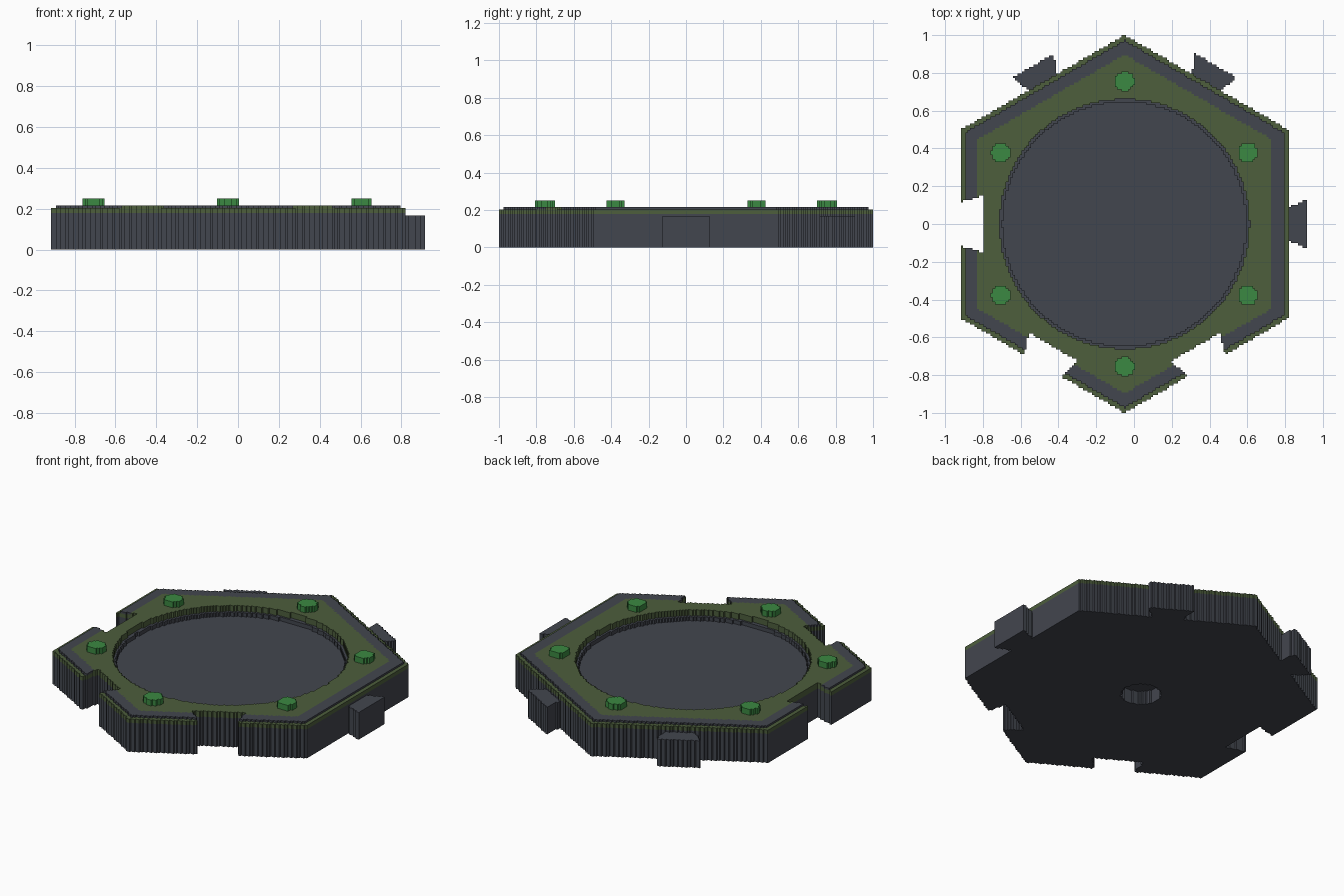
import bpy
import bmesh
from math import cos, sin, radians, hypot

cube = bpy.data.objects.get("Cube")
if cube:
    bpy.data.objects.remove(cube, do_unlink=True)

STEP = 2 / 167            # edge of one block
COLS, ROWS = 153, 167
X0, Y0 = -COLS * STEP / 2, -1.0
CX = -0.05                # hexagon centre
APOTHEM = 0.866
TAB_ANGLES = (0, 60, 120)


def material(name, rgb):
    mat = bpy.data.materials.new(name)
    mat.use_nodes = True
    mat.diffuse_color = (*rgb, 1)
    mat.node_tree.nodes["Principled BSDF"].inputs["Base Color"].default_value = (*rgb, 1)
    return mat


GREY = material("slate grey", (0.055, 0.061, 0.077))
OLIVE = material("olive green", (0.074, 0.112, 0.046))
GREEN = material("bright green", (0.044, 0.25, 0.054))


# Plan shapes, measured from the hexagon centre
def turn(x, y, angle):
    c, s = cos(radians(angle)), sin(radians(angle))
    return x * c + y * s, y * c - x * s


def hexagon(x, y, apothem):
    return max(turn(x, y, 60 * k)[0] for k in range(6)) < apothem


def in_notch(x, y):
    for angle in TAB_ANGLES:
        u, v = turn(x, y, angle + 180)
        if u > 0.752 and abs(v) < 0.115 + 0.3 * (APOTHEM - u):
            return True
    return False


def in_tab(x, y, angle):
    u, v = turn(x, y, angle)
    return (u < 0.968 and abs(v) < 0.087 + 0.4 * (u - APOTHEM)
            and u > 0.7 and not hexagon(x, y, APOTHEM))


def outline(x, y, apothem=APOTHEM):
    return hexagon(x, y, apothem) and not in_notch(x, y)


def blocks(name, inside, low, high, mat):
    """Stepped slab covering every block whose centre is inside the plan shape."""
    cells = {(i, j) for i in range(COLS) for j in range(ROWS)
             if inside(X0 + (i + 0.5) * STEP - CX, Y0 + (j + 0.5) * STEP)}
    bm = bmesh.new()
    cache = {}

    def vert(i, j, k):
        if (i, j, k) not in cache:
            cache[i, j, k] = bm.verts.new((X0 + i * STEP, Y0 + j * STEP, k * STEP))
        return cache[i, j, k]

    def quad(*corners):
        bm.faces.new([vert(*c) for c in corners])

    def wall(a, b):
        quad((*a, low), (*b, low), (*b, high), (*a, high))

    for i, j in cells:
        # One long strip per run of blocks for the top and the bottom
        if (i - 1, j) not in cells:
            e = i
            while (e, j) in cells:
                e += 1
            quad((i, j, high), (e, j, high), (e, j + 1, high), (i, j + 1, high))
            quad((i, j + 1, low), (e, j + 1, low), (e, j, low), (i, j, low))
            wall((i, j + 1), (i, j))
        if (i + 1, j) not in cells:
            wall((i + 1, j), (i + 1, j + 1))
        if (i, j - 1) not in cells:
            wall((i, j), (i + 1, j))
        if (i, j + 1) not in cells:
            wall((i + 1, j + 1), (i, j + 1))
    mesh = bpy.data.meshes.new(name)
    bm.to_mesh(mesh)
    bm.free()
    mesh.materials.append(mat)
    obj = bpy.data.objects.new(name, mesh)
    bpy.context.collection.objects.link(obj)
    return obj


# Base with a round socket underneath and a shallow dish on top
blocks("base_bottom", lambda x, y: outline(x, y) and hypot(x, y) > 0.112, 0, 7, GREY)
blocks("base_core", outline, 7, 13, GREY)
blocks("dish_ledge", lambda x, y: outline(x, y) and hypot(x, y) > 0.645, 13, 15, GREY)

# Green top plate, raised panel and dark border
blocks("top_plate", lambda x, y: outline(x, y) and hypot(x, y) > 0.661, 15, 17, OLIVE)
blocks("raised_panel", lambda x, y: outline(x, y, 0.777) and hypot(x, y) > 0.661, 17, 18, OLIVE)
blocks("border_strip", lambda x, y: outline(x, y, 0.842) and not hexagon(x, y, 0.777), 17, 18, GREY)

# Dovetail tabs on three sides
for n, angle in enumerate(TAB_ANGLES):
    blocks(f"dovetail_tab_{n + 1}", lambda x, y: in_tab(x, y, angle), 0, 14, GREY)

# Corner studs
for n in range(6):
    sx, sy = turn(0, 0.755, 60 * n)
    blocks(f"corner_stud_{n + 1}", lambda x, y: hypot(x - sx, y - sy) < 0.052, 18, 21, GREEN)
